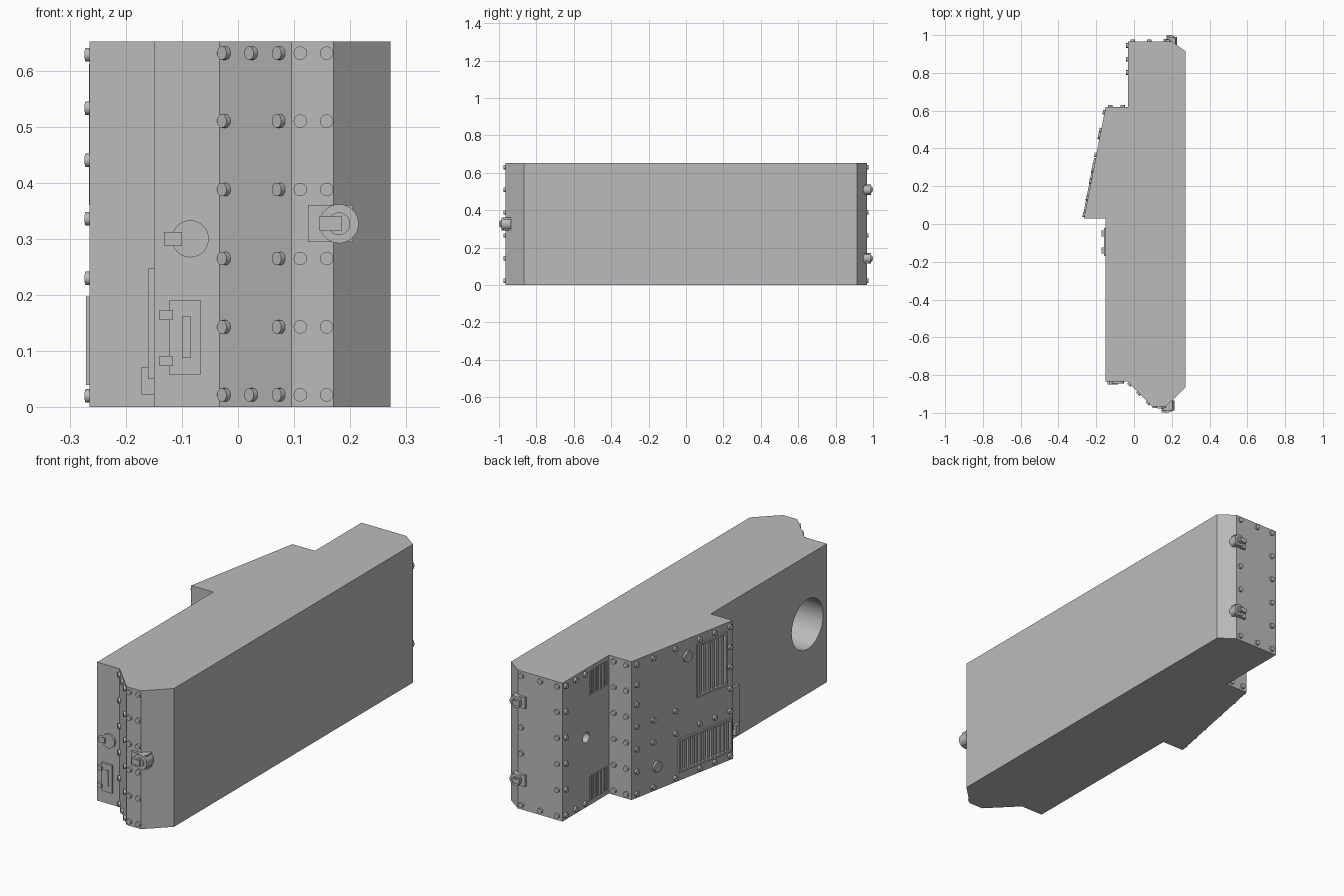
import bpy, bmesh
from mathutils import Matrix, Vector

if "Cube" in bpy.data.objects:
    bpy.data.objects.remove(bpy.data.objects["Cube"], do_unlink=True)

H = 0.652
ROWS = [0.022, 0.143, 0.265, 0.388, 0.51, 0.631]

grey = bpy.data.materials.new("plain grey")
grey.use_nodes = True
grey.diffuse_color = (0.5, 0.5, 0.5, 1)
grey.node_tree.nodes["Principled BSDF"].inputs["Base Color"].default_value = (0.5, 0.5, 0.5, 1)

# Plan outline of the cabinet, counter-clockwise from the back
OUTLINE = [(0.272, 0.915), (0.2, 0.967), (-0.033, 0.967), (-0.033, 0.62),
           (-0.15, 0.62), (-0.265, 0.03), (-0.15, 0.03), (-0.15, -0.835),
           (-0.033, -0.835), (0.095, -0.965), (0.17, -0.965), (0.272, -0.865)]
BACK, REAR_SIDE, STEP, SLANT, LONG, FRONT, BEVEL, NOSE = 1, 2, 3, 4, 6, 7, 8, 9

parts = {}


def part(name):
    return parts.setdefault(name, bmesh.new())


def wall(i):
    """Frame of a wall: x runs along it, y is up, z points outward."""
    a = Vector((*OUTLINE[i], 0))
    u = (Vector((*OUTLINE[(i + 1) % len(OUTLINE)], 0)) - a).normalized()
    up = Vector((0, 0, 1))
    m = Matrix((u, up, u.cross(up))).transposed().to_4x4()
    m.translation = a
    return m


def box(name, i, u0, u1, z0, z1, d0, d1):
    mid = Vector(((u0 + u1) / 2, (z0 + z1) / 2, (d0 + d1) / 2))
    size = Matrix.Diagonal((abs(u1 - u0), z1 - z0, d1 - d0, 1))
    bmesh.ops.create_cube(part(name), size=1, matrix=wall(i) @ Matrix.Translation(mid) @ size)


def disc(name, i, u, z, r, d0, d1, sides=32):
    bmesh.ops.create_cone(part(name), cap_ends=True, segments=sides, radius1=r, radius2=r,
                          depth=d1 - d0,
                          matrix=wall(i) @ Matrix.Translation((u, z, (d0 + d1) / 2)))


def rivets(i, us, zs):
    for u in us:
        for z in zs:
            disc("rivets", i, u, z, 0.012, -0.003, 0.01, 16)


def vent(name, i, u0, u1, z0, z1, slats, raised):
    w = 0.01
    box("cutters", i, u0 + w, u1 - w, z0 + w, z1 - w, -0.018, 0.03)
    if raised:
        for a, b in ((u0, u0 + w), (u1 - w, u1)):
            box(name, i, a, b, z0, z1, -0.004, 0.008)
        for a, b in ((z0, z0 + w), (z1 - w, z1)):
            box(name, i, u0 + w, u1 - w, a, b, -0.004, 0.008)
    pitch = (u1 - u0 - 2 * w) / slats
    for k in range(slats):
        c = u0 + w + pitch * (k + 0.5)
        box(name, i, c - pitch * 0.28, c + pitch * 0.28, z0 + w, z1 - w, -0.02, 0)


def latch(name, i, u, z, s, way):
    box(name, i, u, u + way * s * 0.08, z - s * 0.033, z + s * 0.033, -0.03, 0.012)
    disc(name, i, u + way * s * 0.055, z, s * 0.035, -0.03, 0.022)
    disc(name, i, u + way * s * 0.055, z, s * 0.02, 0.02, 0.027)
    box(name, i, u + way * s * 0.02, u + way * s * 0.06, z - s * 0.013, z + s * 0.013, 0, 0.034)


# Back wall
rivets(BACK, [0.207], ROWS)
rivets(BACK, [0.12], [ROWS[0], ROWS[-1]])
rivets(BACK, [0.02], [ROWS[0], ROWS[2], ROWS[3], ROWS[-1]])
for z in (ROWS[1], ROWS[4]):
    latch("back_latches", BACK, 0.045, z, 0.8, -1)

# Rear side wall with two flush vents and a small port
rivets(REAR_SIDE, [0.022], ROWS)
rivets(REAR_SIDE, [0.095, 0.165], [ROWS[0], ROWS[-1]])
for z in (0.01, 0.507):
    vent("rear_vent_slats", REAR_SIDE, 0.19, 0.345, z, z + 0.135, 7, False)
disc("cutters", REAR_SIDE, 0.177, 0.328, 0.024, -0.1, 0.05)

# Step wall
rivets(STEP, [0.027, 0.092], ROWS)

# Slanted panel
LEVELS = [0.02, 0.125, 0.23, 0.336, 0.44, 0.533, 0.628]
L = 0.601
rivets(SLANT, [0.03], LEVELS)
rivets(SLANT, [L * t for t in (0.21, 0.43, 0.67, 0.82)], [LEVELS[0], LEVELS[2], LEVELS[-1]])
rivets(SLANT, [L * t for t in (0.21, 0.43)], [LEVELS[3]])
rivets(SLANT, [L * 0.97], [LEVELS[0]] + LEVELS[2:])
vent("upper_vent", SLANT, L * 0.64, L * 0.935, 0.36, 0.612, 6, True)
vent("lower_vent", SLANT, L * 0.46, L * 0.985, 0.04, 0.197, 13, True)
disc("panel_caps", SLANT, L * 0.55, 0.57, 0.025, -0.004, 0.01)
disc("panel_caps", SLANT, L * 0.25, 0.11, 0.025, -0.004, 0.01)

# Long side wall: round opening and a hinged door
disc("cutters", LONG, 0.72, 0.328, 0.117, -0.25, 0.05, 64)
box("side_door", LONG, 0.05, 0.2, 0.05, 0.247, -0.005, 0.01)
for u in (0.065, 0.155):
    box("side_door_hinges", LONG, u, u + 0.03, 0.023, 0.072, -0.005, 0.022)

# Front wall: round cover with tab, hinged hatch with slot
disc("round_cover", FRONT, 0.065, 0.3, 0.033, -0.004, 0.01)
box("cover_tab", FRONT, 0.018, 0.05, 0.288, 0.312, -0.004, 0.016)
box("front_hatch", FRONT, 0.027, 0.084, 0.058, 0.19, -0.004, 0.01)
box("hatch_handle", FRONT, 0.05, 0.066, 0.088, 0.162, 0.008, 0.014)
for z in (0.073, 0.155):
    box("hatch_hinges", FRONT, 0.01, 0.034, z, z + 0.018, -0.004, 0.016)

# Front bevel and nose
rivets(BEVEL, [0.016, 0.155], ROWS)
rivets(BEVEL, [0.085], [ROWS[0], ROWS[-1]])
rivets(NOSE, [0.016, 0.063], ROWS)
latch("front_latch", NOSE, 0.03, 0.327, 1, 1)

# Cabinet body
bm = part("cabinet_body")
base = bm.faces.new([bm.verts.new((x, y, 0)) for x, y in OUTLINE])
top = bmesh.ops.extrude_face_region(bm, geom=[base])["geom"]
bmesh.ops.translate(bm, vec=(0, 0, H), verts=[v for v in top if isinstance(v, bmesh.types.BMVert)])
bmesh.ops.recalc_face_normals(bm, faces=bm.faces)

# Turn every part into an object
objects = {}
for name, bm in parts.items():
    mesh = bpy.data.meshes.new(name)
    bm.to_mesh(mesh)
    bm.free()
    mesh.materials.append(grey)
    objects[name] = bpy.data.objects.new(name, mesh)
    bpy.context.collection.objects.link(objects[name])

# Sink the openings into the body
cutter = objects.pop("cutters")
cutter.hide_render = True
body = objects["cabinet_body"]
cut = body.modifiers.new("openings", "BOOLEAN")
cut.operation = "DIFFERENCE"
cut.solver = "EXACT"
cut.object = cutter
bpy.context.view_layer.objects.active = body
bpy.ops.object.modifier_apply(modifier=cut.name)
bpy.data.objects.remove(cutter, do_unlink=True)

for ob in bpy.context.selected_objects:
    ob.select_set(False)
for ob in objects.values():
    ob.select_set(True)
bpy.ops.object.shade_smooth_by_angle()
